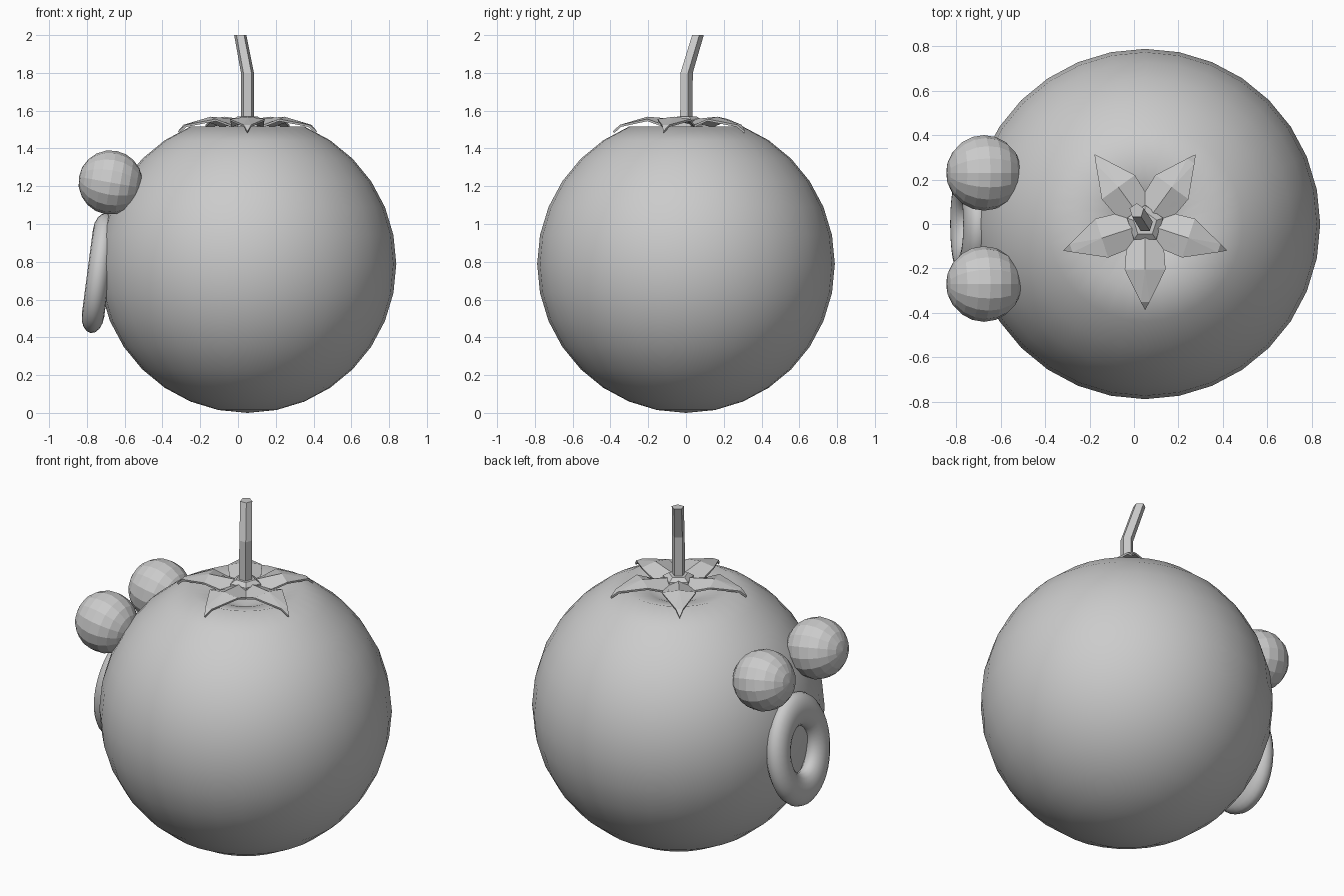
import bpy, bmesh
from math import sin, cos, pi, radians
from mathutils import Vector, Matrix

if "Cube" in bpy.data.objects:
    bpy.data.objects.remove(bpy.data.objects["Cube"])

CX = 0.05  # body axis


def make(name, verts, faces):
    me = bpy.data.meshes.new(name)
    me.from_pydata([tuple(v) for v in verts], [], faces)
    bm = bmesh.new()
    bm.from_mesh(me)
    bmesh.ops.remove_doubles(bm, verts=bm.verts, dist=1e-5)
    bmesh.ops.recalc_face_normals(bm, faces=bm.faces)
    bm.to_mesh(me)
    bm.free()
    ob = bpy.data.objects.new(name, me)
    bpy.context.collection.objects.link(ob)
    return ob


def tube(name, rings, sides, phase):
    """Closed tube through (x, y, z, radius) rings."""
    verts = [(x + r * cos(phase + 2 * pi * i / sides),
              y + r * sin(phase + 2 * pi * i / sides), z)
             for x, y, z, r in rings for i in range(sides)]
    faces = [(k * sides + i, k * sides + (i + 1) % sides,
              (k + 1) * sides + (i + 1) % sides, (k + 1) * sides + i)
             for k in range(len(rings) - 1) for i in range(sides)]
    faces.append(tuple(range(sides)))
    faces.append(tuple(range(len(verts) - sides, len(verts))))
    return make(name, verts, faces)


# Round fruit body with a dimple under the leaves
R = 0.788
bpy.ops.mesh.primitive_uv_sphere_add(segments=32, ring_count=16, radius=R, location=(CX, 0, R))
body = bpy.context.object
body.name = "fruit_body"
for v in body.data.vertices:
    r = Vector((v.co.x, v.co.y)).length
    if v.co.z > 0.5 and r < 0.2:
        v.co.z = 0.62 if r < 0.05 else 0.685
bpy.ops.object.shade_smooth()

# Pair of faceted eyes, poles facing left
for name, y in (("eye_back", 0.23), ("eye_front", -0.27)):
    bpy.ops.mesh.primitive_uv_sphere_add(segments=16, ring_count=10, radius=0.17,
                                         location=(-0.675, y, 1.22),
                                         rotation=(0, radians(-80), 0))
    bpy.context.object.name = name

# Oval open mouth: flattened ring leaning against the body
bpy.ops.mesh.primitive_torus_add(major_segments=40, minor_segments=16,
                                 major_radius=0.225, minor_radius=0.095)
mouth = bpy.context.object
mouth.name = "mouth"
mouth.data.transform(Matrix.Translation((-0.738, 0, 0.74))
                     @ Matrix.Rotation(radians(7.5), 4, 'Y')
                     @ Matrix.Diagonal((0.63, 0.8, 1, 1))
                     @ Matrix.Rotation(radians(90), 4, 'Y'))
bpy.ops.object.shade_smooth()

# Five-leaf star crown
verts, faces = [], []
for k in range(5):
    a = radians(-90 + 72 * k)
    s, c = sin(pi / 5), cos(pi / 5)
    # (along leaf, across leaf, height)
    leaf = [(0.06 * c, -0.06 * s, 1.54), (0.06 * c, 0.06 * s, 1.54),
            (0.145 * c, -0.145 * s, 1.525), (0.145 * c, 0.145 * s, 1.525),
            (0.205, -0.092, 1.556), (0.205, 0.092, 1.556), (0.205, 0, 1.568),
            (0.35, -0.02, 1.525), (0.35, 0.02, 1.525), (0.388, 0, 1.49),
            (0.06 * c, 0, 1.555)]
    n = len(verts)
    verts += [(CX + l * cos(a) - w * sin(a), l * sin(a) + w * cos(a), z) for l, w, z in leaf]
    faces += [tuple(n + i for i in f) for f in
              ((0, 2, 4, 6, 10), (10, 6, 5, 3, 1), (4, 7, 6), (6, 7, 8), (6, 8, 5), (7, 9, 8))]
crown = make("leaf_crown", verts, faces)
mod = crown.modifiers.new("thickness", 'SOLIDIFY')
mod.thickness = 0.012
mod.offset = -1

# Collar and bent five-sided stem
tube("stem_collar", [(CX, 0, 1.50, 0.09), (CX, 0, 1.55, 0.085), (CX, 0, 1.57, 0.055)], 5, radians(-54))
tube("stem", [(CX, -0.002, 1.50, 0.036), (CX, 0, 1.80, 0.036), (0.012, 0.06, 2.0, 0.034)], 5, radians(-54))
